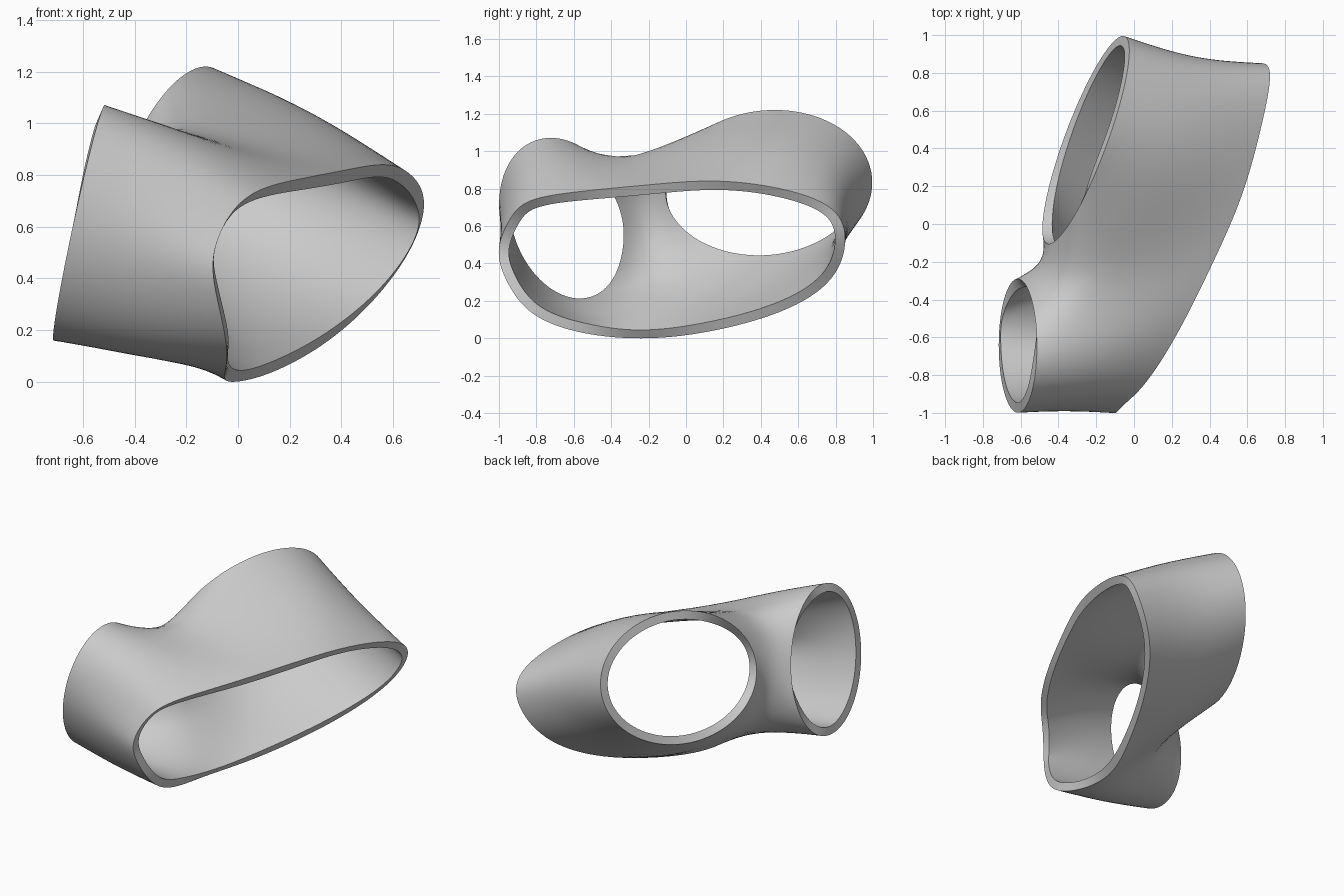
import bpy, bmesh, math
from mathutils import Vector

if "Cube" in bpy.data.objects:
    bpy.data.objects.remove(bpy.data.objects["Cube"])

WALL = 0.054


def through(points):
    """Cage points whose smoothed loop passes through the given points."""
    p = [Vector(v) for v in points]
    q = [v.copy() for v in p]
    n = len(p)
    for _ in range(30):
        q = [q[i] + p[i] - (q[i - 1] + 4 * q[i] + q[(i + 1) % n]) / 6 for i in range(n)]
    return q


def ring(centre, up, side):
    """Twelve points of a tilted ellipse: 0-8 from crotch top round the outside, 9-11 inside."""
    c, u, s = Vector(centre), Vector(up), Vector(side)
    angles = [math.radians(-30 + 30 * i) for i in range(12)]
    return [c + u * math.cos(a) + s * math.sin(a) for a in angles]


# Wide mouth: top split, front side, bottom split, back side
mouth = through([
    (.42, -.2, .82), (.24, -.56, .785), (.07, -.83, .735), (-.04, -.945, .63),
    (-.095, -1, .48), (-.08, -.965, .32), (-.045, -.83, .14), (-.05, -.58, .035),
    (-.03, -.28, 0), (.1, .06, .025), (.3, .46, .125), (.5, .75, .29),
    (.66, .85, .50), (.72, .78, .69), (.67, .5, .80), (.57, .15, .84)])

# Two branch rims
front_rim = through(ring((-.615, -.645, .615), (.1, -.055, .455), (-.015, -.35, .03)))
back_rim = through(ring((-.255, .445, .81), (.13, .03, .41), (.19, .55, 0)))

# Saddle between the branches, from top to bottom
saddle = [Vector(v) for v in [(-.27, -.34, .97), (-.43, -.25, .88), (-.51, -.22, .69),
                              (-.47, -.21, .49), (-.3, -.21, .23)]]

bm = bmesh.new()


def add(points):
    return [bm.verts.new(p) for p in points]


def strip(a, b):
    n = len(a)
    for i in range(n):
        j = (i + 1) % n
        bm.faces.new((a[i], a[j], b[j], b[i]))


m, f, b, s = add(mouth), add(front_rim), add(back_rim), add(saddle)
front_mouth = m[0:9]
back_mouth = [m[0]] + m[:7:-1]


def waist(rim, mouth_side, pinch, lift):
    """Loop halfway along a branch, pinched at the side, fuller above and below."""
    outer = []
    for i in range(1, 8):
        a = math.pi * i / 8
        mid = rim[i].co.lerp(mouth_side[i].co, .5)
        outer.append(mid + Vector((0, pinch * math.sin(a), lift * math.cos(a))))
    return [s[0]] + add(outer) + [s[4], s[3], s[2], s[1]]


wf = waist(f, front_mouth, .01, .03)
wb = waist(b, back_mouth, -.055, .06)
strip(f, wf)
strip(b, wb)
for w, side in ((wf, front_mouth), (wb, back_mouth)):
    for i in range(8):
        bm.faces.new((w[i], w[i + 1], side[i + 1], side[i]))

# Outward normals
bmesh.ops.recalc_face_normals(bm, faces=bm.faces)
bm.normal_update()
foremost = min(bm.faces, key=lambda face: face.calc_center_median().y)
if foremost.normal.y > 0:
    bmesh.ops.reverse_faces(bm, faces=bm.faces)

mesh = bpy.data.meshes.new("branched_sleeve")
bm.to_mesh(mesh)
bm.free()
sleeve = bpy.data.objects.new("branched_sleeve", mesh)
bpy.context.collection.objects.link(sleeve)

grey = bpy.data.materials.new("light_grey")
grey.diffuse_color = (.6, .6, .6, 1)
grey.use_nodes = True
grey.node_tree.nodes["Principled BSDF"].inputs["Base Color"].default_value = grey.diffuse_color
mesh.materials.append(grey)

# Smooth the skin, then thicken it inward
smooth = sleeve.modifiers.new("smooth", 'SUBSURF')
smooth.levels = smooth.render_levels = 3
wall = sleeve.modifiers.new("wall", 'SOLIDIFY')
wall.thickness = WALL
wall.offset = -1

bpy.context.view_layer.objects.active = sleeve
sleeve.select_set(True)
bpy.ops.object.convert(target='MESH')
bpy.ops.object.shade_smooth_by_angle(angle=math.radians(35))
